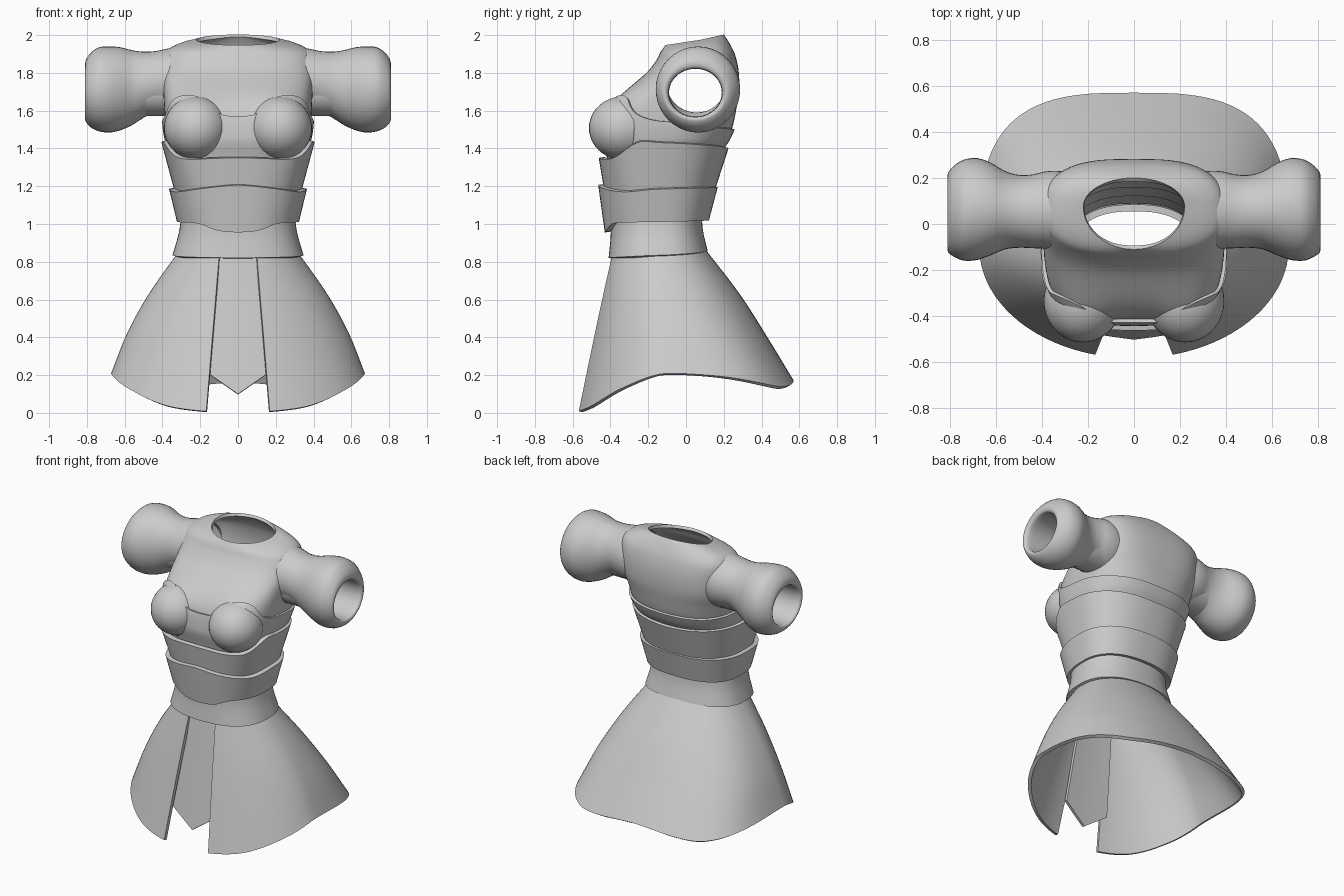
import bpy, bmesh, math

if "Cube" in bpy.data.objects:
    bpy.data.objects.remove(bpy.data.objects["Cube"])

grey = bpy.data.materials.new("light grey cloth")
grey.diffuse_color = (0.6, 0.6, 0.6, 1)
grey.use_nodes = True
grey.node_tree.nodes["Principled BSDF"].inputs["Base Color"].default_value = grey.diffuse_color


def curve(t, pts):
    """Smooth (Catmull-Rom style) lookup through rows of (key, values...)."""
    t = min(max(t, pts[0][0]), pts[-1][0])
    i = next(k for k in range(len(pts) - 1) if t <= pts[k + 1][0])
    p, q = pts[i], pts[i + 1]
    h = q[0] - p[0]
    u = (t - p[0]) / h

    def slope(k, c):
        a, b = pts[max(k - 1, 0)], pts[min(k + 1, len(pts) - 1)]
        return (b[c] - a[c]) / (b[0] - a[0]) * h
    out = []
    for c in range(1, len(p)):
        out.append((2*u**3 - 3*u*u + 1) * p[c] + (u**3 - 2*u*u + u) * slope(i, c)
                   + (3*u*u - 2*u**3) * q[c] + (u**3 - u*u) * slope(i + 1, c))
    return out if len(out) > 1 else out[0]


def outline(a, rx, yf, yb, cy, nf=2.5, nb=2.4):
    """Rounded body cross-section; angle 0 is the front, pi the back."""
    s, c = math.sin(a), math.cos(a)
    n = nf if c > 0 else nb
    x = math.copysign(abs(s) ** (2 / n), s) * rx
    y = cy - abs(c) ** (2 / n) * (cy - yf) if c > 0 else cy + abs(c) ** (2 / n) * (yb - cy)
    return x, y


def finish(name, bm, thick=0, angle=40):
    me = bpy.data.meshes.new(name)
    bm.to_mesh(me)
    bm.free()
    me.materials.append(grey)
    ob = bpy.data.objects.new(name, me)
    bpy.context.collection.objects.link(ob)
    bpy.ops.object.select_all(action='DESELECT')
    ob.select_set(True)
    bpy.context.view_layer.objects.active = ob
    if thick:
        m = ob.modifiers.new("thickness", 'SOLIDIFY')
        m.thickness = thick
        m.offset = -1
        bpy.ops.object.modifier_apply(modifier=m.name)
    bpy.ops.object.shade_smooth_by_angle(angle=math.radians(angle))
    return ob


def grid(point, nu, nv, closed):
    """Sheet of quads from point(i, j); i runs around, j runs downwards."""
    bm = bmesh.new()
    rows = [[bm.verts.new(point(i, j)) for i in range(nu)] for j in range(nv)]
    for j in range(nv - 1):
        for i in range(nu if closed else nu - 1):
            k = (i + 1) % nu
            bm.faces.new((rows[j][i], rows[j + 1][i], rows[j + 1][k], rows[j][k]))
    return bm


def degrees_from_front(a):
    d = math.degrees(a) % 360
    return min(d, 360 - d)


def swell(x, y, z):
    """Soft forward fullness of the chest above the cups."""
    if y < -.12:
        fade = min(1, (-.12 - y) / .12)
        y -= .035 * fade * math.exp(-((abs(x) - .24) / .12) ** 2 - ((z - 1.62) / .075) ** 2)
    return x, y, z


def band(name, top, bottom, section, thick, nv=6, nu=80, shape=lambda x, y, z: (x, y, z)):
    """Wrapped band: edge heights by angle, section(t, z) gives the outline values."""
    def point(i, j):
        a, t = 2 * math.pi * i / nu, j / (nv - 1)
        d = degrees_from_front(a)
        z = curve(d, top) * (1 - t) + curve(d, bottom) * t
        return shape(*outline(a, *section(t, z)), z)
    return finish(name, grid(point, nu, nv, True), thick)


def taper(r0, r1, nf):
    return lambda t, z: [p + (q - p) * t for p, q in zip(r0, r1)] + [-0.12, nf]


# Shirt body: z, half width, front y, back y, centre y, front and back squareness, tilt of the ring
BODY = [(1.30, .325, -.41, .15, -.11, 2.5, 2.4, 0), (1.40, .362, -.425, .195, -.11, 2.6, 2.4, 0),
        (1.50, .383, -.425, .242, -.09, 2.8, 2.5, 0), (1.60, .39, -.40, .265, -.06, 3.1, 2.7, 0),
        (1.69, .395, -.335, .28, -.02, 3.1, 3, 0), (1.80, .40, -.21, .28, .02, 2.7, 3, 0),
        (1.88, .395, -.155, .262, .045, 2.5, 3, .01), (1.925, .37, -.135, .24, .055, 2.4, 2.7, .015),
        (1.957, .30, -.12, .215, .065, 2.2, 2.3, .025), (1.975, .22, -.11, .20, .075, 2, 2, .028)]


def shirt_point(i, j):
    z = 1.975 - (1.975 - 1.36) * (j / 29) ** 1.4
    rx, yf, yb, cy, nf, nb, tilt = curve(z, BODY)
    a = 2 * math.pi * i / 80
    return swell(*outline(a, rx, yf, yb, cy, nf, nb), z - tilt * math.cos(a))


shirt = finish("shirt_body", grid(shirt_point, 80, 30, True), 0.02)

# Arm openings through the shirt
bpy.ops.mesh.primitive_cylinder_add(vertices=32, radius=1, depth=2, location=(0, .052, 1.70),
                                    rotation=(0, math.pi / 2, 0))
cutter = bpy.context.object
cutter.name = "arm_opening_cutter"
cutter.scale = (.13, .145, 1)
cutter.hide_render = True
cutter.hide_viewport = True
cut = shirt.modifiers.new("arm openings", 'BOOLEAN')
cut.operation = 'DIFFERENCE'
cut.object = cutter

# Puffed sleeves: x, centre y, centre z, y radius, z radius, outer then inner wall
SLEEVE = [(.28, .06, 1.75, .165, .175), (.34, .06, 1.755, .171, .178), (.39, .06, 1.755, .167, .17),
          (.44, .055, 1.752, .160, .163),
          (.50, .055, 1.737, .158, .175), (.56, .06, 1.722, .17, .198), (.62, .065, 1.716, .20, .219),
          (.68, .065, 1.712, .221, .228), (.74, .06, 1.713, .219, .221), (.785, .055, 1.708, .195, .192),
          (.807, .05, 1.704, .172, .16), (.806, .05, 1.697, .155, .138), (.785, .05, 1.695, .143, .128),
          (.70, .05, 1.695, .14, .127), (.50, .05, 1.698, .14, .127), (.33, .052, 1.70, .142, .127)]
for side, label in ((1, "left"), (-1, "right")):
    def sleeve_point(i, j):
        x, cy, cz, ry, rz = curve(j / 3, [(k, *r) for k, r in enumerate(SLEEVE)])
        a = 2 * math.pi * i / 40
        return side * x, cy + ry * math.cos(a), cz + rz * math.sin(a)
    bm = grid(sleeve_point, 40, 3 * (len(SLEEVE) - 1) + 1, True)
    bmesh.ops.recalc_face_normals(bm, faces=bm.faces)
    finish(label + "_sleeve", bm, angle=60)

    # Rounded bust cup, open towards the chest
    bm = bmesh.new()
    bmesh.ops.create_uvsphere(bm, u_segments=36, v_segments=24, radius=1)
    for v in bm.verts:
        v.co = (side * .222 + v.co.x * .17, -.335 + v.co.y * .179, 1.508 + v.co.z * .167)
    bmesh.ops.delete(bm, geom=[v for v in bm.verts if v.co.y > -.27], context='VERTS')
    finish(label + "_bust_cup", bm)


# Bust plate with a sweetheart top edge
def bust_section(t, z):
    rx, yf, yb, cy, nf, nb, _ = curve(z, BODY)
    d = .015 * min(1, max(0, (z - 1.36) / .08))
    return rx + d, yf - d, yb + d, cy, nf, nb


band("bust_plate", [(0, 1.57), (6, 1.58), (20, 1.672), (46, 1.668), (70, 1.575), (90, 1.54),
                    (130, 1.51), (180, 1.50)], [(0, 1.33), (180, 1.36)], bust_section, .02, nv=14, shape=swell)

# Corset bands and waistband
band("upper_corset_band", [(0, 1.35), (45, 1.35), (75, 1.435), (90, 1.43), (180, 1.40)],
     [(0, 1.17), (180, 1.17)], taper((.405, -.462, .225), (.335, -.432, .15), 2.7), .03)
band("lower_corset_band", [(0, 1.207), (25, 1.188), (60, 1.17), (90, 1.185), (180, 1.195)],
     [(0, .955), (14, .965), (33, 1.0), (60, 1.008), (180, 1.02)],
     taper((.365, -.465, .168), (.323, -.43, .122), 2.6), .035)


def waist_section(t, z):
    return curve(t, [(0, .30, -.40, .085, -.14), (.45, .312, -.398, .088, -.14), (1, .347, -.41, .115, -.14)])


band("waistband", [(0, 1.05), (180, 1.07)], [(0, .82), (60, .828), (180, .858)], waist_section, .03)

# Flared skirt, open at the front
FLARE = [(0, .318, -.405, .10, -.14, 2.3), (.35, .475, -.468, .287, -.12, 2.5),
         (.67, .588, -.525, .43, -.10, 2.8), (1, .672, -.583, .57, -.10, 3.1)]
HEM = [(0, .005), (16, .01), (35, .04), (60, .13), (85, .205), (100, .20), (145, .14), (165, .15), (180, .172)]


def skirt_point(i, j):
    t = j / 14
    rx, yf, yb, cy, nb = curve(t, FLARE)
    a0 = math.asin((.10 + .068 * t) / rx)
    a = a0 + (2 * math.pi - 2 * a0) * i / 80
    d = degrees_from_front(a)
    z = curve(d, [(0, .83), (180, .87)]) * (1 - t) + curve(d, HEM) * t
    return (*outline(a, rx, yf, yb, cy, 2, nb), z)


finish("skirt", grid(skirt_point, 81, 15, False), .022)


# Pointed front panel behind the skirt opening
def panel_point(i, j):
    u, t = i / 4 - 1, j / 8
    z = .83 * (1 - t) + (.10 + .115 * abs(u)) * t
    return u * (.125 + .04 * t), -.385 - .16 * (.83 - z) + .005 * u * u, z


finish("front_panel", grid(panel_point, 9, 9, False), .02)
